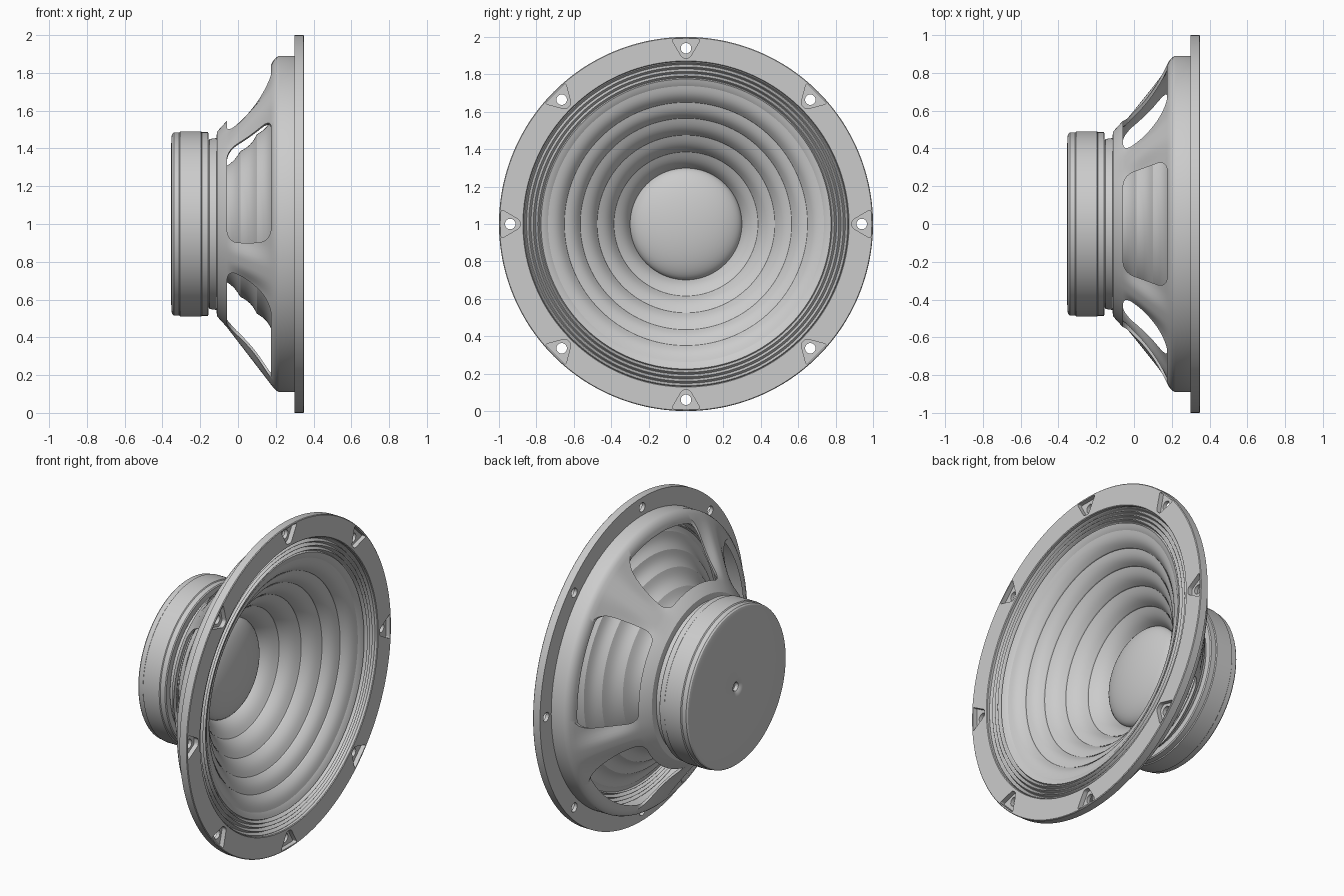
import bpy, bmesh
from math import sin, cos, pi, radians, degrees, sqrt
from mathutils import Matrix

if "Cube" in bpy.data.objects:
    bpy.data.objects.remove(bpy.data.objects["Cube"])

SEG = 180


def finish(bm, name, smooth=True):
    bmesh.ops.remove_doubles(bm, verts=bm.verts, dist=1e-5)
    bmesh.ops.recalc_face_normals(bm, faces=bm.faces)
    mesh = bpy.data.meshes.new(name)
    bm.to_mesh(mesh)
    bm.free()
    ob = bpy.data.objects.new(name, mesh)
    ob.location.z = 1
    bpy.context.collection.objects.link(ob)
    if smooth:
        shade(ob)
    return ob


def activate(ob):
    bpy.ops.object.select_all(action='DESELECT')
    bpy.context.view_layer.objects.active = ob
    ob.select_set(True)


def shade(ob):
    activate(ob)
    bpy.ops.object.shade_smooth_by_angle(angle=radians(32))


def revolve(name, profile, closed=False, seg=SEG, dent=None, smooth=True):
    """Spin (x, r) points about the x axis; dent(x, angle) lowers the radius."""
    bm = bmesh.new()
    rings = []
    for i in range(seg):
        a = 2 * pi * i / seg
        ring = []
        for x, r in profile:
            q = r - (dent(x, a) if dent else 0)
            ring.append(bm.verts.new((x, q * cos(a), q * sin(a))))
        rings.append(ring)
    n = len(profile)
    for i in range(seg):
        p, q = rings[i], rings[(i + 1) % seg]
        for j in range(n if closed else n - 1):
            k = (j + 1) % n
            bm.faces.new((p[j], p[k], q[k], q[j]))
    bmesh.ops.dissolve_degenerate(bm, dist=1e-6, edges=bm.edges)
    return finish(bm, name, smooth)


def prisms(name, pts, lo, hi, radius, matrices, seg=5):
    """Rounded-corner prisms along z, copied with each matrix."""
    out = bmesh.new()
    for m in matrices:
        bm = bmesh.new()
        low = [bm.verts.new((x, y, lo)) for x, y in pts]
        top = [bm.verts.new((x, y, hi)) for x, y in pts]
        bm.faces.new(low)
        bm.faces.new(top)
        sides = []
        for i in range(len(pts)):
            j = (i + 1) % len(pts)
            bm.faces.new((low[i], low[j], top[j], top[i]))
            sides.append(bm.edges.get((low[i], top[i])))
        if radius:
            bmesh.ops.bevel(bm, geom=sides, offset=radius, offset_type='OFFSET',
                            segments=seg, profile=0.5, affect='EDGES')
        bm.transform(m)
        tmp = bpy.data.meshes.new("tmp")
        bm.to_mesh(tmp)
        bm.free()
        out.from_mesh(tmp)
        bpy.data.meshes.remove(tmp)
    ob = finish(out, name, False)
    ob.hide_render = True
    return ob


def cut(ob, cutter):
    mod = ob.modifiers.new("cut", 'BOOLEAN')
    mod.operation = 'DIFFERENCE'
    mod.solver = 'EXACT'
    mod.object = cutter
    activate(ob)
    bpy.ops.object.modifier_apply(modifier=mod.name)
    bpy.data.objects.remove(cutter, do_unlink=True)


# Magnet stack: back plate with centre vent, magnet ring, front plate
revolve("back_plate", [(-.32, 0), (-.32, .022), (-.34, .026), (-.35, .04), (-.353, .06),
                       (-.355, .3), (-.353, .46), (-.348, .478), (-.34, .485), (-.31, .485), (-.31, 0)])
revolve("magnet", [(-.312, 0), (-.312, .484), (-.306, .491), (-.196, .491), (-.19, .484), (-.19, 0)])
revolve("front_plate", [(-.192, 0), (-.192, .486), (-.16, .486), (-.155, .48), (-.155, 0)])

# Basket: conical shell with five raised spokes and five windows
N = 16
slope = [(-.06 + .25 * i / N, .545 + .325 * i / N) for i in range(N + 1)]
outer = [(-.157, .44), (-.15, .45), (-.115, .455), (-.11, .49)] + slope + [(.205, .884), (.22, .89), (.302, .89)]
inner = [(.302, .868), (.215, .868)] + [(x, r - .028) for x, r in reversed(slope)] + [(-.095, .46), (-.11, .42), (-.157, .42)]


def spoke_dent(x, a):
    t = min(1, max(0, (x + .06) / .25))
    d = abs((degrees(a) - 90) % 72 - 36)
    s = min(1, max(0, (d - 2) / 9))
    return .042 * s * s * (3 - 2 * s) * sin(pi * t)


basket = revolve("basket", outer + inner, closed=True, seg=240, dent=spoke_dent, smooth=False)
turns = [Matrix.Rotation(2 * pi * i / 5, 4, 'X') for i in range(5)]
cut(basket, prisms("window_cutter", [(-.058, -.255), (.175, -.34), (.175, .34), (-.058, .255)],
                   .3, 1.2, .055, turns))
shade(basket)

# Mounting flange with eight recessed bolt holes
flange = revolve("mounting_flange", [(.3, .868), (.3, 1), (.346, 1), (.35, .996), (.35, .872), (.346, .868)],
                 closed=True, seg=240, smooth=False)
to_x = Matrix.Rotation(pi / 2, 4, 'Y')  # prism z -> world x
eight = [Matrix.Rotation(2 * pi * i / 8, 4, 'X') @ to_x for i in range(8)]
cut(flange, prisms("recess_cutter", [(0.02, .888), (.078, .988), (-.078, .988), (-.02, .888)],
                   .322, .4, .012, eight))
circle = [(.028 * cos(2 * pi * i / 24), .94 + .028 * sin(2 * pi * i / 24)) for i in range(24)]
cut(flange, prisms("bolt_hole_cutter", circle, .2, .45, 0, eight))
shade(flange)

# Rippled surround joining flange to cone
ripple = [(.322 + .011 * sin(2 * pi * 4 * i / 48), .87 - .095 * i / 48) for i in range(49)]
revolve("surround", ripple + [(.318, .765), (.312, .75), (.304, .738)])

# Cone: bulging bands separated by narrow ridges
bands = [(.304, .74), (.245, .65), (.18, .565), (.10, .475), (.012, .385), (-.085, .295)]
cone = []
for (x0, r0), (x1, r1) in zip(bands, bands[1:]):
    L = sqrt((x1 - x0) ** 2 + (r1 - r0) ** 2)
    nx, nr = (r0 - r1) / L, (x1 - x0) / L
    for i in range(9):
        t = i / 8
        h = .012 * sin(pi * t)
        cone.append((x0 + (x1 - x0) * t + nx * h, r0 + (r1 - r0) * t + nr * h))
    cone.append((x1 + .007, r1 + .002))
revolve("cone", cone[:-1])

# Dust cap dome
revolve("dust_cap", [(-.085 + .1 * cos(pi / 2 * i / 14), .3 * sin(pi / 2 * i / 14)) for i in range(15)])

# Spider and voice coil behind the cone
spider = [(-.1 + .008 * sin(2 * pi * 5 * i / 40), .46 - .2 * i / 40) for i in range(41)]
revolve("spider", spider)
revolve("voice_coil", [(-.157, .26), (-.08, .26), (-.08, .29)])
